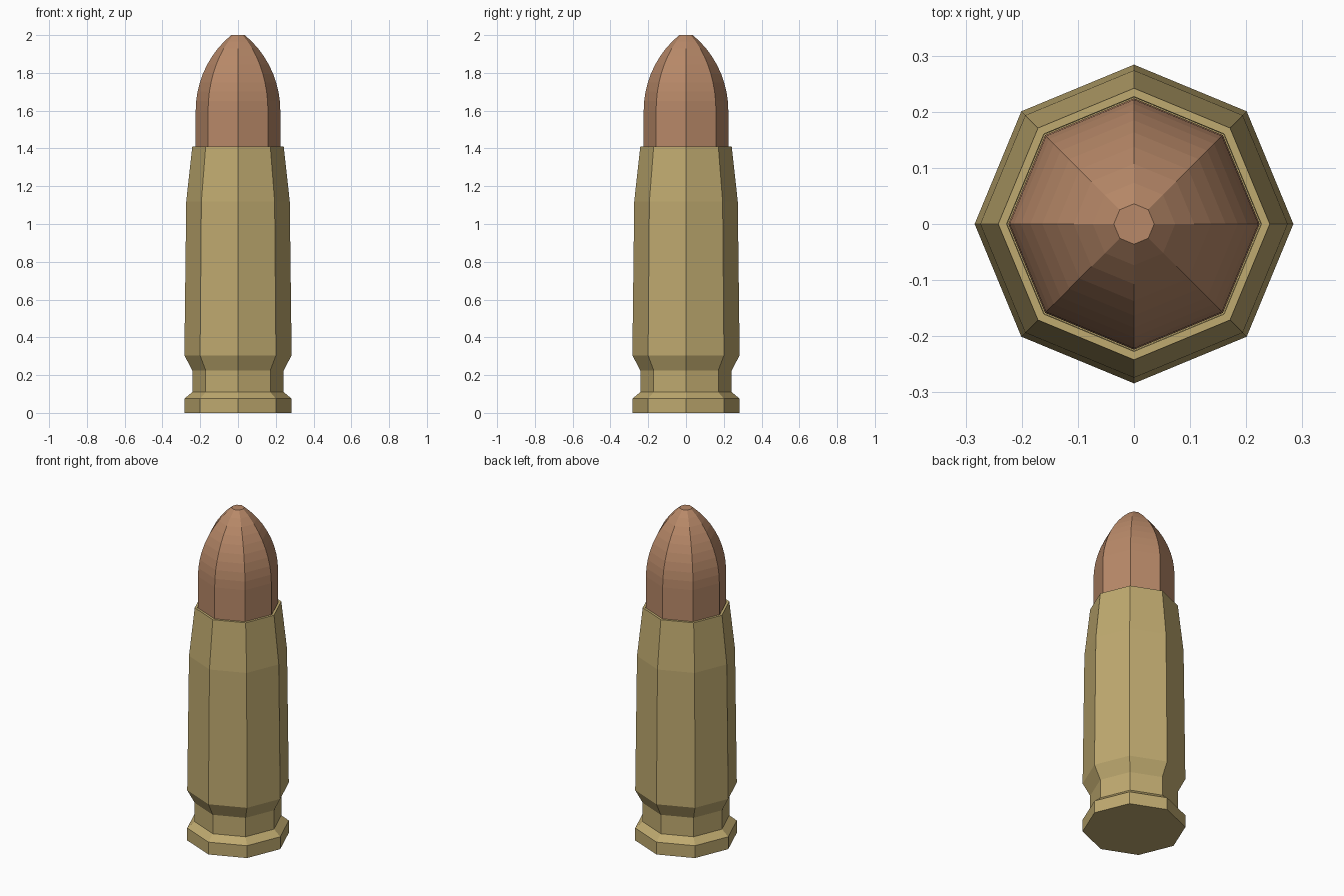
import bpy, bmesh, math

if "Cube" in bpy.data.objects:
    bpy.data.objects.remove(bpy.data.objects["Cube"])

SIDES = 8


def material(name, color):
    m = bpy.data.materials.new(name)
    m.diffuse_color = color
    m.use_nodes = True
    m.node_tree.nodes["Principled BSDF"].inputs["Base Color"].default_value = m.diffuse_color
    return m


def lathe(name, profile, mat):
    """Closed octagonal solid turned around z from (radius, height) points."""
    bm = bmesh.new()
    rings = []
    for r, z in profile:
        rings.append([bm.verts.new((r * math.cos(a), r * math.sin(a), z))
                      for a in (i * math.tau / SIDES for i in range(SIDES))])
    for lo, hi in zip(rings, rings[1:]):
        for i in range(SIDES):
            j = (i + 1) % SIDES
            bm.faces.new((lo[i], lo[j], hi[j], hi[i]))
    bm.faces.new(rings[0][::-1])
    bm.faces.new(rings[-1])
    mesh = bpy.data.meshes.new(name)
    bm.to_mesh(mesh)
    bm.free()
    mesh.materials.append(mat)
    ob = bpy.data.objects.new(name, mesh)
    bpy.context.collection.objects.link(ob)
    return ob


brass = material("brass", (0.52, 0.40, 0.16, 1))
copper = material("copper", (0.48, 0.25, 0.14, 1))

# Casing: rim, extractor groove, tapered body, neck and mouth
lathe("casing", [
    (0.284, 0.0), (0.284, 0.075), (0.242, 0.11), (0.242, 0.225),
    (0.284, 0.305), (0.274, 1.12), (0.242, 1.41), (0.227, 1.41), (0.226, 1.38),
], brass)

# Bullet: straight shank, then a tangent arc up to a small flat tip
R_SHANK, R_TIP, Z_ARC, Z_TIP, STEPS = 0.224, 0.036, 1.6, 2.0, 9
h, drop = Z_TIP - Z_ARC, R_SHANK - R_TIP
arc_r = (h * h + drop * drop) / (2 * drop)
end = math.asin(h / arc_r)
profile = [(R_SHANK, 1.38)]
for i in range(STEPS + 1):
    a = end * i / STEPS
    profile.append((R_SHANK - arc_r * (1 - math.cos(a)), Z_ARC + arc_r * math.sin(a)))
lathe("bullet", profile, copper)
